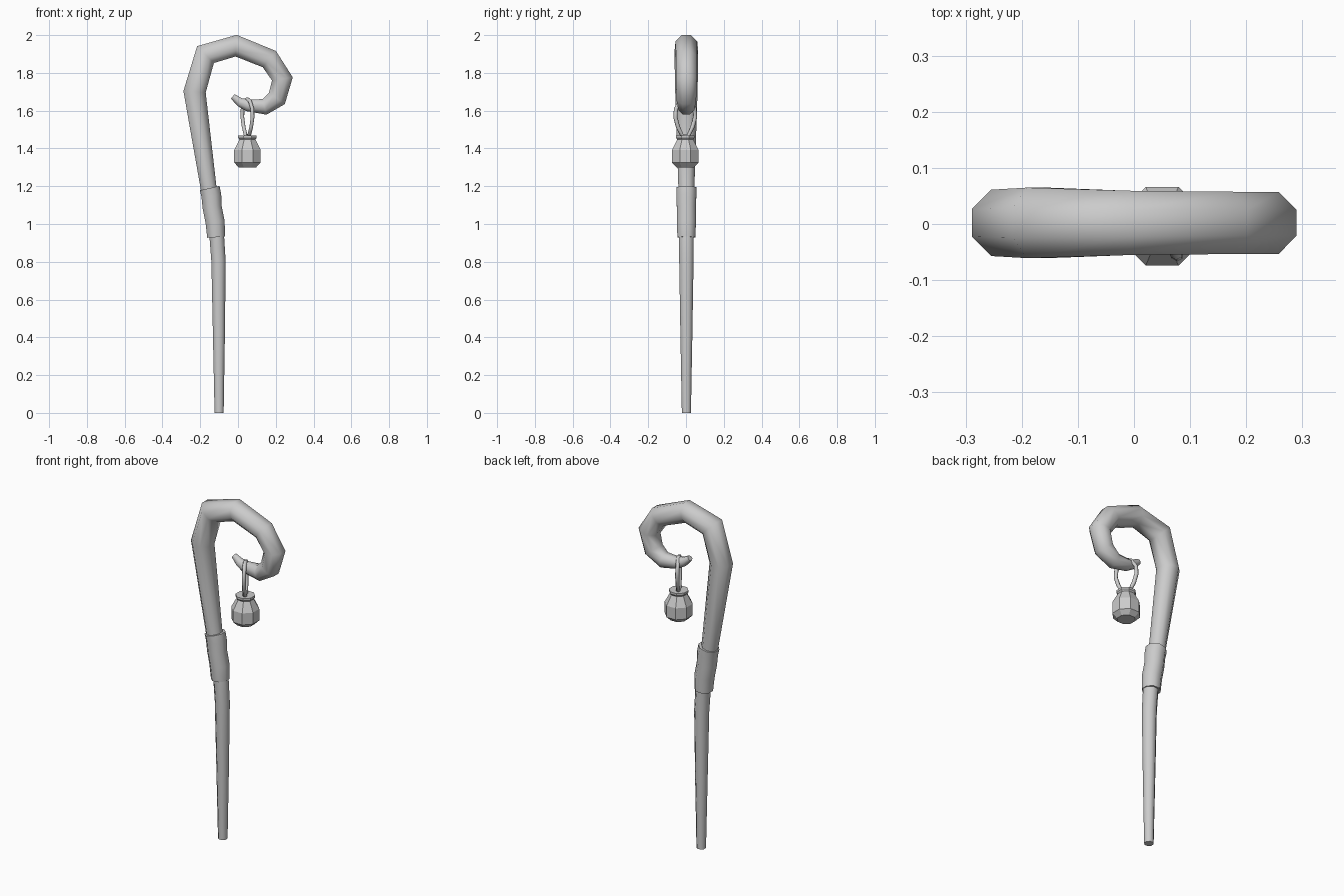
import bpy, bmesh, math
from mathutils import Vector

if "Cube" in bpy.data.objects:
    bpy.data.objects.remove(bpy.data.objects["Cube"])


def make_object(name, bm, angle=None):
    bmesh.ops.recalc_face_normals(bm, faces=bm.faces[:])
    mesh = bpy.data.meshes.new(name)
    bm.to_mesh(mesh)
    bm.free()
    ob = bpy.data.objects.new(name, mesh)
    bpy.context.collection.objects.link(ob)
    if angle:
        bpy.ops.object.select_all(action='DESELECT')
        ob.select_set(True)
        bpy.context.view_layer.objects.active = ob
        bpy.ops.object.shade_smooth_by_angle(angle=math.radians(angle))
    return ob


def sweep(name, pts, plane_normal, sides=8, closed=False, angle=50):
    """Tube through (position, radius) points lying in one plane."""
    bm = bmesh.new()
    pos = [Vector(p) for p, r in pts]
    n = len(pts)
    side = Vector(plane_normal).normalized()
    rings = []
    for i, (p, r) in enumerate(pts):
        a = pos[i - 1] if i or closed else pos[0]
        b = pos[(i + 1) % n] if closed or i < n - 1 else pos[i]
        tan = Vector((0, 0, 0))
        for d in (pos[i] - a, b - pos[i]):
            if d.length > 1e-6:
                tan += d.normalized()
        out = tan.normalized().cross(side)
        ring = []
        for k in range(sides):
            t = 2 * math.pi * (k + 0.5) / sides
            ring.append(bm.verts.new(pos[i] + r * (math.cos(t) * out + math.sin(t) * side)))
        rings.append(ring)
    for i in range(n if closed else n - 1):
        a, b = rings[i], rings[(i + 1) % n]
        for k in range(sides):
            j = (k + 1) % sides
            bm.faces.new((a[k], a[j], b[j], b[k]))
    if not closed:
        bm.faces.new(rings[0])
        bm.faces.new(rings[-1])
    return make_object(name, bm, angle)


def in_xz(rows):
    return [((x, 0.002, z), r) for x, z, r in rows]


# Tapering shaft that curls into the crook
sweep("staff", in_xz([
    (-0.10, 0.0, 0.026), (-0.101, 0.4, 0.034), (-0.103, 0.80, 0.041),
    (-0.112, 0.93, 0.042), (-0.157, 1.20, 0.046), (-0.230, 1.70, 0.064),
    (-0.172, 1.897, 0.068), (-0.010, 1.944, 0.062), (0.166, 1.873, 0.060),
    (0.235, 1.768, 0.060), (0.206, 1.665, 0.056), (0.140, 1.620, 0.046),
    (0.052, 1.628, 0.034), (0.01, 1.645, 0.026), (-0.028, 1.675, 0.016)]), (0, 1, 0))

# Wrapped hand grip
sweep("grip", in_xz([
    (-0.116, 0.93, 0.051), (-0.121, 1.01, 0.055), (-0.137, 1.09, 0.055),
    (-0.141, 1.15, 0.057), (-0.150, 1.19, 0.058)]), (0, 1, 0))

# Teardrop cord loop, turned across the hook
cx, cy = 0.050, -0.004
half = [(0.5, 1.650), (0.95, 1.610), (1.0, 1.565), (0.75, 1.515), (0.3, 1.465)]
loop = [(0, 1.660)] + half + [(-t, z) for t, z in reversed(half)]
d = Vector((0.027, -0.052, 0))
sweep("cord_loop", [((cx + d.x * t, cy + d.y * t, z), 0.011) for t, z in loop],
      (d.y, -d.x, 0), sides=6, closed=True, angle=70)

# Faceted hanging pouch
bm = bmesh.new()
rings = []
for r, z in [(0.050, 1.30), (0.076, 1.325), (0.076, 1.392), (0.046, 1.447),
             (0.053, 1.456), (0.053, 1.468)]:
    rings.append([bm.verts.new((cx + r * math.cos(math.pi * (k + 0.5) / 4),
                                cy + r * math.sin(math.pi * (k + 0.5) / 4), z)) for k in range(8)])
for a, b in zip(rings, rings[1:]):
    for k in range(8):
        bm.faces.new((a[k], a[(k + 1) % 8], b[(k + 1) % 8], b[k]))
bm.faces.new(rings[0])
bm.faces.new(rings[-1])
make_object("pouch", bm)
